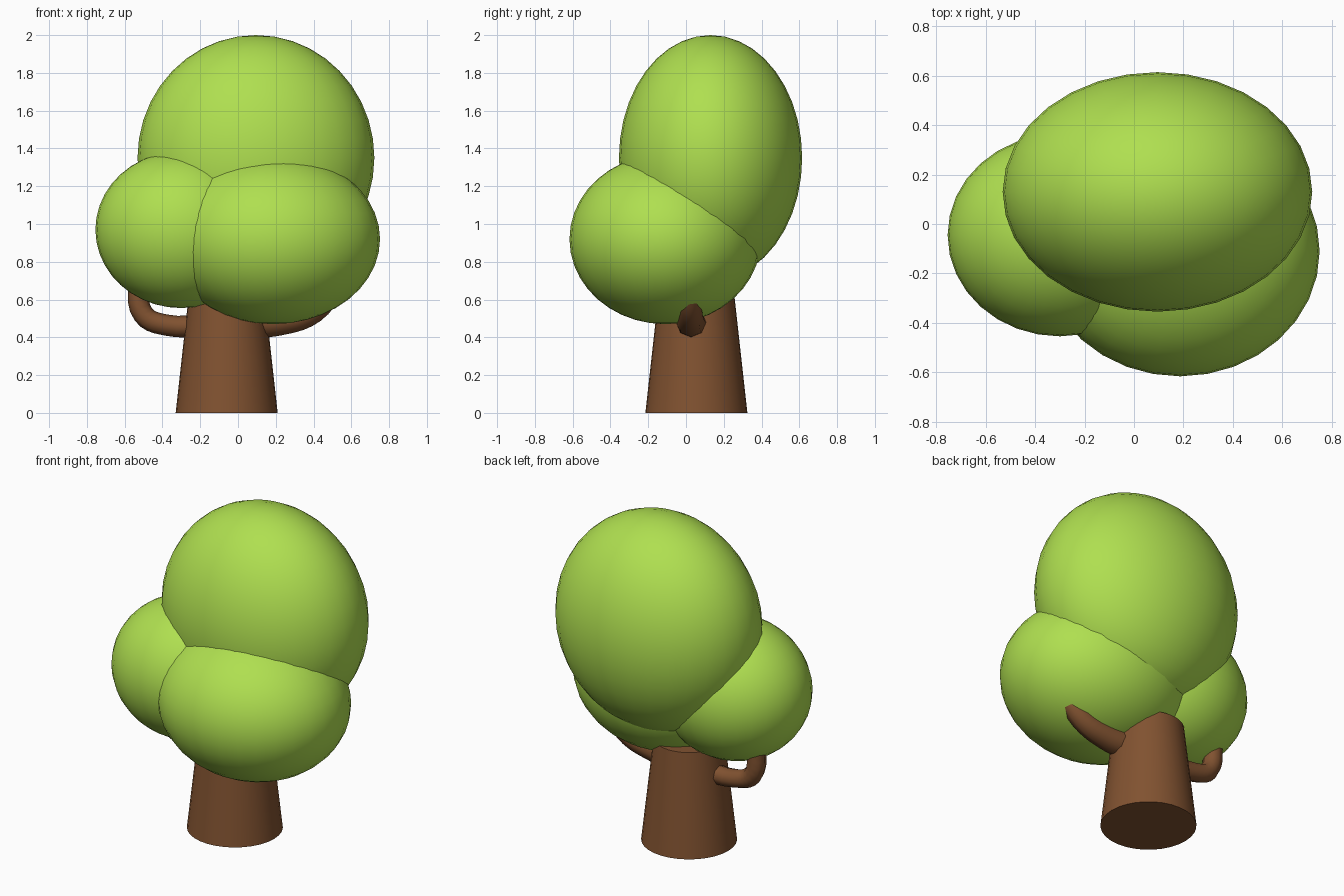
import bpy
import math

cube = bpy.data.objects.get("Cube")
if cube:
    bpy.data.objects.remove(cube, do_unlink=True)


def make_material(name, colour):
    mat = bpy.data.materials.new(name)
    mat.use_nodes = True
    mat.diffuse_color = colour
    mat.node_tree.nodes["Principled BSDF"].inputs["Base Color"].default_value = colour
    return mat


leaf_green = make_material("leaf green", (0.43, 0.74, 0.08, 1))
bark_brown = make_material("bark brown", (0.22, 0.085, 0.03, 1))


def finish(name, mat, angle=60):
    obj = bpy.context.object
    obj.name = name
    obj.data.materials.clear()
    obj.data.materials.append(mat)
    bpy.ops.object.shade_smooth_by_angle(angle=math.radians(angle))
    return obj


def foliage(name, centre, radii):
    bpy.ops.mesh.primitive_uv_sphere_add(segments=32, ring_count=20, radius=1, location=centre)
    bpy.context.object.scale = radii
    bpy.ops.object.transform_apply(location=False, rotation=False, scale=True)
    finish(name, leaf_green)


def branch(name, path, thickness):
    """Tapered tube through path; thickness gives the radius at each point."""
    curve = bpy.data.curves.new(name, "CURVE")
    curve.dimensions = "3D"
    curve.bevel_depth = 1
    curve.bevel_resolution = 2
    curve.resolution_u = 5
    curve.use_fill_caps = True
    spline = curve.splines.new("BEZIER")
    spline.bezier_points.add(len(path) - 1)
    for point, co, radius in zip(spline.bezier_points, path, thickness):
        point.co = co
        point.radius = radius
        point.handle_left_type = point.handle_right_type = "AUTO"
    obj = bpy.data.objects.new(name, curve)
    bpy.context.collection.objects.link(obj)
    bpy.ops.object.select_all(action="DESELECT")
    obj.select_set(True)
    bpy.context.view_layer.objects.active = obj
    bpy.ops.object.convert(target="MESH")
    finish(name, bark_brown)


# Tapered trunk
trunk_height = 0.63
bpy.ops.mesh.primitive_cone_add(vertices=32, radius1=0.27, radius2=0.2, depth=trunk_height,
                                location=(-0.06, 0.055, trunk_height / 2))
finish("trunk", bark_brown)

# Branches curving up into the foliage
branch("right_branch",
       [(-0.12, 0.06, 0.47), (-0.38, 0.06, 0.465), (-0.5, 0.06, 0.52), (-0.53, 0.06, 0.7)],
       [0.06, 0.056, 0.056, 0.056])
branch("left_branch",
       [(0.05, 0.03, 0.48), (0.22, 0.025, 0.485), (0.4, 0.02, 0.54), (0.54, 0.01, 0.7)],
       [0.085, 0.075, 0.065, 0.05])

# Three overlapping foliage clumps
foliage("foliage_crown", (0.095, 0.13, 1.35), (0.627, 0.485, 0.65))
foliage("foliage_left", (0.187, -0.11, 0.92), (0.565, 0.507, 0.45))
foliage("foliage_right", (-0.3, -0.045, 0.97), (0.455, 0.41, 0.415))
